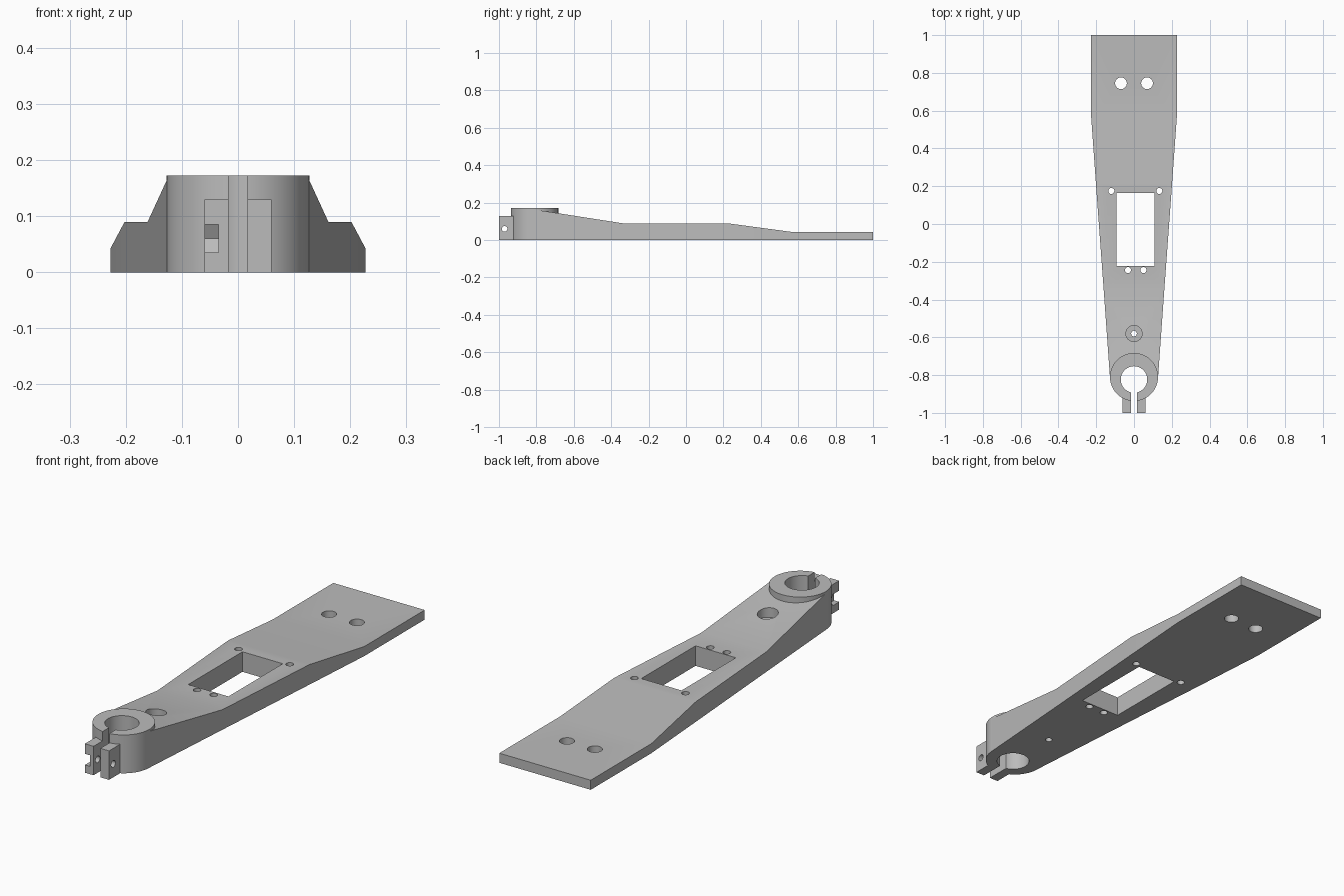
import bpy, bmesh, math
from mathutils import Matrix

if "Cube" in bpy.data.objects:
    bpy.data.objects.remove(bpy.data.objects["Cube"])

grey = bpy.data.materials.new("mid_grey")
grey.use_nodes = True
colour = (0.5, 0.5, 0.5, 1)
grey.diffuse_color = colour
grey.node_tree.nodes["Principled BSDF"].inputs["Base Color"].default_value = colour


def make_object(name, bm):
    bmesh.ops.recalc_face_normals(bm, faces=bm.faces)
    mesh = bpy.data.meshes.new(name)
    bm.to_mesh(mesh)
    bm.free()
    mesh.materials.append(grey)
    obj = bpy.data.objects.new(name, mesh)
    bpy.context.collection.objects.link(obj)
    return obj


def box(name, x, y, z):
    bm = bmesh.new()
    bmesh.ops.create_cube(bm, size=1)
    for v in bm.verts:
        v.co = [lo + (c + 0.5) * (hi - lo) for c, (lo, hi) in zip(v.co, (x, y, z))]
    return make_object(name, bm)


def cylinder(name, x, y, r, z, sides=32):
    bm = bmesh.new()
    bmesh.ops.create_cone(bm, cap_ends=True, segments=sides, radius1=r, radius2=r,
                          depth=z[1] - z[0],
                          matrix=Matrix.Translation((x, y, sum(z) / 2)))
    return make_object(name, bm)


def cross_cylinder(name, x, y, z, r, sides):
    # cylinder lying along the x axis, with a corner pointing along y
    bm = bmesh.new()
    place = (Matrix.Translation((sum(x) / 2, y, z)) @ Matrix.Rotation(math.pi / 2, 4, "Y"))
    bmesh.ops.create_cone(bm, cap_ends=True, segments=sides, radius1=r, radius2=r,
                          depth=x[1] - x[0], matrix=place)
    return make_object(name, bm)


def combine(target, tool, operation):
    mod = target.modifiers.new(operation.lower(), "BOOLEAN")
    mod.operation, mod.solver, mod.object = operation, "EXACT", tool
    bpy.context.view_layer.objects.active = target
    bpy.ops.object.modifier_apply(modifier=mod.name)
    bpy.data.objects.remove(tool)


# Tapered arm lofted through sections: y, half width, top height
sections = [(-0.815, 0.127, 0.164), (-0.34, 0.161, 0.09), (0.22, 0.202, 0.09),
            (0.57, 0.227, 0.043), (1.0, 0.227, 0.043)]
bm = bmesh.new()
rings = [[bm.verts.new(p) for p in ((-w, y, 0), (w, y, 0), (w, y, h), (-w, y, h))]
         for y, w, h in sections]
for a, b in zip(rings, rings[1:]):
    for i in range(4):
        j = (i + 1) % 4
        bm.faces.new((a[i], a[j], b[j], b[i]))
bm.faces.new(rings[0])
bm.faces.new(rings[-1])
arm = make_object("clamp_arm", bm)

# Clamp hub and its two ears
HUB_Y, BORE_Y = -0.81, -0.823
combine(arm, cylinder("hub", 0, HUB_Y, 0.127, (0, 0.172), 96), "UNION")
combine(arm, box("ears", (-0.06, 0.06), (-1, -0.88), (0, 0.13)), "UNION")

THROUGH = (-0.1, 0.3)
cutters = [
    # Bore and clamp slot
    cylinder("bore", 0, BORE_Y, 0.07, THROUGH, 64),
    box("clamp_slot", (-0.017, 0.017), (-1.1, BORE_Y), THROUGH),
    # Clamp bolt hole and nut pocket open to the front
    cross_cylinder("bolt_hole", (-0.1, 0.1), -0.97, 0.06, 0.015, 24),
    box("nut_opening", (-0.1, -0.035), (-1.1, -0.97), (0.035, 0.085)),
    # Rectangular window
    box("window", (-0.092, 0.108), (-0.222, 0.163), THROUGH),
    # Countersunk hole behind the hub
    cylinder("counterbore", 0, -0.58, 0.043, (0.09, 0.3)),
    cylinder("counterbore_hole", 0, -0.58, 0.015, THROUGH),
]
bm = bmesh.new()
# Hexagonal end of the nut pocket
for x in (-0.1, -0.035):
    bm.faces.new([bm.verts.new((x, -0.97 + 0.029 * math.cos(k * math.pi / 3),
                                0.06 + 0.029 * math.sin(k * math.pi / 3)))
                  for k in range(6)])
bm.verts.ensure_lookup_table()
for k in range(6):
    j = (k + 1) % 6
    bm.faces.new([bm.verts[i] for i in (k, j, j + 6, k + 6)])
cutters.append(make_object("nut_pocket", bm))

# Mounting holes: x, y, radius
for x, y, r in [(-0.069, 0.745, 0.031), (0.069, 0.745, 0.031),
                (-0.12, 0.175, 0.016), (0.134, 0.175, 0.016),
                (-0.032, -0.244, 0.016), (0.05, -0.244, 0.016)]:
    cutters.append(cylinder("mounting_hole", x, y, r, THROUGH))
for cutter in cutters:
    combine(arm, cutter, "DIFFERENCE")

# Smooth the round walls, keep the edges sharp
bpy.ops.object.select_all(action="DESELECT")
arm.select_set(True)
bpy.context.view_layer.objects.active = arm
bpy.ops.object.shade_smooth_by_angle(angle=math.radians(20))
